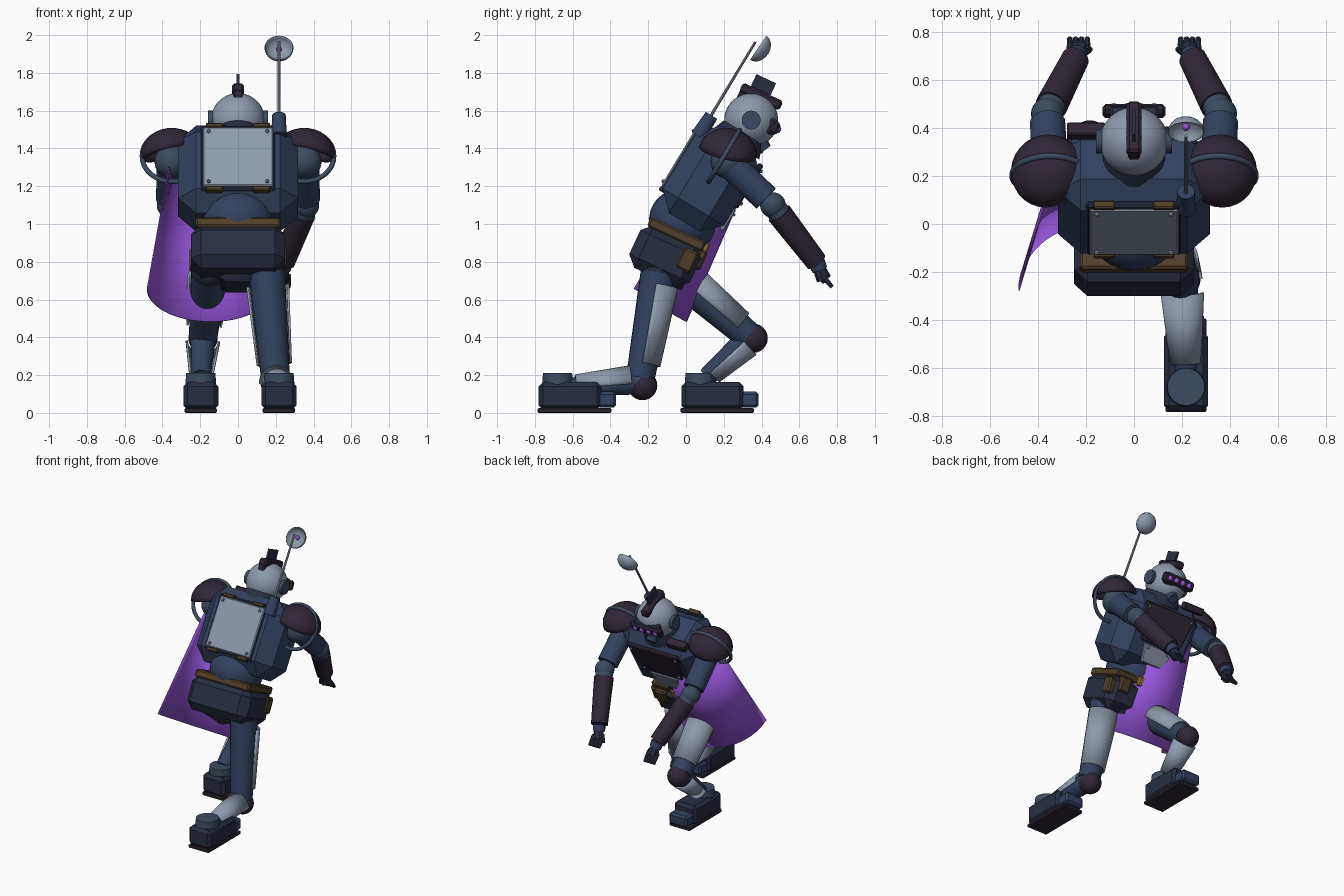
import bpy, bmesh
from math import radians, cos, sin, pi
from mathutils import Matrix, Vector

if "Cube" in bpy.data.objects:
    bpy.data.objects.remove(bpy.data.objects["Cube"])

def mat(name, *c):
    m = bpy.data.materials.new(name)
    m.diffuse_color = (*c, 1)
    m.use_nodes = True
    m.node_tree.nodes["Principled BSDF"].inputs["Base Color"].default_value = m.diffuse_color
    return m

NAVY = mat("navy", .033, .052, .115)
DARK = mat("dark_navy", .02, .027, .05)
STEEL = mat("steel", .27, .32, .41)
PLUM = mat("plum", .03, .02, .036)
BROWN = mat("brown", .08, .048, .022)
GOLD = mat("gold", .3, .17, .04)
PURPLE = mat("purple", .34, .1, .78)
BLUE = mat("joint_blue", .045, .07, .115)
I = Matrix()

def frame(loc, deg):
    return Matrix.Translation(loc) @ Matrix.Rotation(radians(deg), 4, 'X')

TORSO = frame((0, .13, 1.24), -31)
PELVIS = frame((0, -.095, .85), -25)
HEAD = frame((0, .345, 1.55), -25)

def finish(name, bm, m, fr=I):
    bmesh.ops.recalc_face_normals(bm, faces=bm.faces)
    me = bpy.data.meshes.new(name)
    bm.to_mesh(me)
    bm.free()
    me.materials.append(m)
    o = bpy.data.objects.new(name, me)
    o.matrix_world = fr
    bpy.context.collection.objects.link(o)
    return o

def box(name, loc, size, m, fr=I, bevel=0, taper=1):
    bm = bmesh.new()
    bmesh.ops.create_cube(bm, size=1)
    for v in bm.verts:
        k = taper if v.co.z < 0 else 1
        v.co = Vector((v.co.x * size[0] * k, v.co.y * size[1], v.co.z * size[2])) + Vector(loc)
    if bevel:
        bmesh.ops.bevel(bm, geom=bm.edges[:], offset=bevel, segments=1, affect='EDGES', profile=.5)
    return finish(name, bm, m, fr)

def rod(name, p, q, r1, r2, m, fr=I, segs=20):
    p, q = Vector(p), Vector(q)
    bm = bmesh.new()
    bmesh.ops.create_cone(bm, cap_ends=True, segments=segs, radius1=r1, radius2=r2, depth=(q - p).length)
    turn = (q - p).to_track_quat('Z', 'Y').to_matrix().to_4x4() @ Matrix.Rotation(pi / segs, 4, 'Z')
    bmesh.ops.transform(bm, matrix=Matrix.Translation((p + q) / 2) @ turn, verts=bm.verts)
    return finish(name, bm, m, fr)

def ball(name, loc, r, m, fr=I, scale=(1, 1, 1), half=False, segs=28):
    bm = bmesh.new()
    bmesh.ops.create_uvsphere(bm, u_segments=segs, v_segments=segs // 2, radius=r)
    if half:
        bmesh.ops.delete(bm, geom=[v for v in bm.verts if v.co.z < -1e-4], context='VERTS')
    for v in bm.verts:
        v.co = Vector([a * b for a, b in zip(v.co, scale)]) + Vector(loc)
    return finish(name, bm, m, fr)

def shell(name, p, q, r1, r2, facing, half, m, fr=I, thick=.012, n=16):
    """Curved plate wrapped around the line p-q, centred on a facing direction."""
    p, q, f = Vector(p), Vector(q), Vector(facing)
    ax = (q - p).normalized()
    e1 = (f - ax * f.dot(ax)).normalized()
    e2 = ax.cross(e1)
    bm = bmesh.new()
    rows = []
    for i in range(n + 1):
        a = radians(half) * (2 * i / n - 1)
        d = e1 * cos(a) + e2 * sin(a)
        rows.append((bm.verts.new(p + d * r1), bm.verts.new(q + d * r2)))
    for a, b in zip(rows, rows[1:]):
        bm.faces.new((a[0], a[1], b[1], b[0]))
    o = finish(name, bm, m, fr)
    s = o.modifiers.new("thickness", 'SOLIDIFY')
    s.thickness, s.offset = thick, 0
    return o

def tube(name, pts, r, m, fr=I):
    c = bpy.data.curves.new(name, 'CURVE')
    c.dimensions, c.bevel_depth, c.bevel_resolution = '3D', r, 3
    s = c.splines.new('POLY')
    s.points.add(len(pts) - 1)
    for sp, p in zip(s.points, pts):
        sp.co = (*p, 1)
    s.use_cyclic_u = True
    c.materials.append(m)
    o = bpy.data.objects.new(name, c)
    o.matrix_world = fr
    bpy.context.collection.objects.link(o)

# torso, abdomen and chest plates
box("torso", (0, .0, .0), (.635, .38, .54), NAVY, TORSO, .095)
ball("abdomen", (0, -.01, -.27), .19, NAVY, TORSO, (1, .95, .9))
box("chest_plate", (0, .19, .07), (.43, .03, .27), PLUM, TORSO, .008, .76)
box("chest_unit", (-.2, .135, .275), (.16, .06, .05), PLUM, TORSO, .006)
box("belly_plate", (0, .19, -.14), (.24, .025, .13), STEEL, TORSO, .006, .8)
box("back_frame", (0, -.18, .015), (.4, .03, .4), DARK, TORSO, .01)
box("back_plate", (0, -.19, .015), (.37, .03, .36), STEEL, TORSO, .006)
for sx in (-1, 1):
    for u in (-.14, .17):
        ball("back_bolt", (sx * .155, -.206, u), .011, STEEL, TORSO, segs=10)
    for u, x in ((.17, .185), (-.03, .145)):
        ball("chest_bolt", (sx * x, .206, u), .011, STEEL, TORSO, segs=10)
    ball("belly_bolt", (sx * .085, .204, -.1), .009, STEEL, TORSO, segs=10)
    for u in (-.18, .21):
        box("back_clasp", (sx * .125, -.188, u), (.09, .036, .026), BROWN, TORSO, .005)
rod("neck_collar", (0, .02, .22), (0, .02, .3), .15, .12, DARK, TORSO, 24)

# head with visor, ears and crest
ball("head_dome", (0, 0, 0), .143, STEEL, HEAD, segs=36)
box("visor", (0, .132, .015), (.265, .045, .07), PLUM, HEAD, .014)
box("visor_mount", (0, .11, .015), (.2, .06, .085), DARK, HEAD, .01)
for i in range(4):
    ball("eye", ((i - 1.5) * .056, .146, .015), .021, PURPLE, HEAD, segs=12)
rod("mouth_filter", (0, .08, -.08), (0, .135, -.11), .045, .035, NAVY, HEAD)
for sx in (-1, 1):
    rod("ear_disc", (sx * .12, 0, 0), (sx * .158, 0, 0), .05, .05, BLUE, HEAD, 24)
box("crest", (0, -.005, .135), (.062, .235, .055), PLUM, HEAD, .012)
box("crest_tail", (0, -.1, .09), (.05, .04, .07), PLUM, HEAD, .01)
box("crest_fin", (0, -.02, .195), (.014, .115, .075), DARK, HEAD)

# antenna and dish
rod("antenna_base", (.217, .065, 1.465), (.217, .135, 1.575), .042, .036, NAVY)
rod("antenna_rod", (.217, .1, 1.52), (.217, .368, 1.965), .009, .007, STEEL, segs=10)
bulge = Vector((0, .83, -.56))
dish = ball("antenna_dish", (0, 0, 0), .077, STEEL,
            Matrix.Translation((.217, .383, 1.933)) @ bulge.to_track_quat('Z', 'Y').to_matrix().to_4x4(),
            (1, 1, .8), True)
dish.modifiers.new("thickness", 'SOLIDIFY').thickness = .004
ball("dish_tip", (.217, .405, 1.925), .016, PURPLE, segs=12)

# cape
shell("cape", (-.14, -.045, .04), (-.155, -.045, -.715), .225, .325, (-.1, 1, 0), 85, PURPLE, TORSO, .006, 28)

# pelvis and belt
box("pelvis", (0, -.005, -.025), (.5, .355, .25), DARK, PELVIS, .055)
box("belt", (0, .0, .105), (.45, .32, .055), BROWN, PELVIS, .01)
box("buckle", (0, .17, .1), (.1, .03, .07), GOLD, PELVIS, .008)
box("crotch_guard", (0, .05, -.13), (.26, .2, .1), DARK, PELVIS, .03, .7)
for sx in (-1, 1):
    box("side_pouch", (sx * .23, .11, .005), (.055, .085, .12), BROWN, PELVIS, .012)
    box("front_pouch", (sx * .15, .17, .035), (.09, .045, .11), BROWN, PELVIS, .012)

# arms, shoulder pads and hoses
for sx in (-1, 1):
    S, E, W = (sx * .352, .22, 1.33), (sx * .362, .46, 1.1), (sx * .245, .69, .8)
    S, E, W = map(Vector, (S, E, W))
    pad = Matrix.Translation((sx * .36, .22, 1.375)) @ Matrix.Rotation(radians(sx * 14), 4, 'Y') @ Matrix.Rotation(radians(-12), 4, 'X')
    o = ball("shoulder_pad", (0, 0, 0), .155, PLUM, pad, (1, 1, .85), True)
    o.modifiers.new("thickness", 'SOLIDIFY').thickness = .015
    tube("shoulder_hose", [(sx * .35 + .158 * cos(a), 0, .14 + .158 * sin(a))
                           for a in [i * pi / 18 for i in range(36)]], .013, BLUE, TORSO)
    ball("shoulder_joint", S, .09, BLUE)
    rod("upper_arm", S, S.lerp(E, .85), .078, .074, NAVY)
    ball("elbow", E, .068, BLUE)
    rod("elbow_cuff", E, E.lerp(W, .22), .06, .06, BLUE)
    rod("forearm", E.lerp(W, .15), W, .068, .058, PLUM)
    d = Vector((sx * -.15, .35, -.8)).normalized()
    rod("wrist", W, W + d * .045, .045, .042, NAVY)
    K = W + d * .1
    rod("palm", W + d * .03, K, .033, .04, DARK, segs=8)
    for i in range(4):
        a = K + Vector(((i - 1.5) * .024, 0, 0)) + d * -.02
        b = a + Vector((0, .03, -.036))
        rod("finger_base", a, b, .015, .014, DARK, segs=8)
        rod("finger_tip", b, b + Vector((0, .022, -.026)), .014, .012, DARK, segs=8)
    rod("thumb", K - d * .04 + Vector((sx * -.03, 0, 0)), K + Vector((sx * -.045, .0, -.02)), .015, .012, DARK, segs=8)

# legs and boots
def leg(side, hip, knee, ankle, cap, shin_face, boot):
    H, K, A = map(Vector, (hip, knee, ankle))
    ball(side + "_hip_joint", H, .1, DARK)
    rod(side + "_thigh", H, H.lerp(K, .97), .098, .076, NAVY)
    shell(side + "_thigh_plate", H.lerp(K, .14), H.lerp(K, .84), .108, .088, (0, 1, .3), 90, STEEL)
    ball(side + "_knee_joint", K, .07, BLUE)
    ball(side + "_knee_cap", K + Vector(cap), .078, PLUM, segs=24)
    rod(side + "_shin", K, A, .068, .05, NAVY)
    shell(side + "_shin_plate", K.lerp(A, .12), K.lerp(A, .9), .085, .06, shin_face, 95, STEEL)
    x, y = boot
    rod(side + "_ankle_ring", (x, y, .12), (x, y, .21), .085, .078, BLUE, segs=24)
    box(side + "_boot", (x, y + .065, .09), (.185, .33, .145), DARK, bevel=.022)
    box(side + "_boot_toe", (x, y + .26, .07), (.15, .1, .085), NAVY, bevel=.014)
    box(side + "_boot_sole", (x, y + .09, .013), (.172, .39, .026), PLUM, bevel=.006)

leg("right", (.15, -.14, .76), (.2, -.245, .165), (.217, -.62, .135), (0, .015, -.02), (0, .1, 1), (.217, -.68))
leg("left", (-.15, -.08, .76), (-.185, .34, .4), (-.195, .11, .19), (0, .015, -.005), (0, 1, -.3), (-.197, .075))

# smooth the round parts, keep hard edges
bpy.ops.object.select_all(action='DESELECT')
for o in bpy.context.scene.objects:
    if o.type == 'MESH':
        o.select_set(True)
        bpy.context.view_layer.objects.active = o
bpy.ops.object.shade_smooth_by_angle(angle=radians(30))
